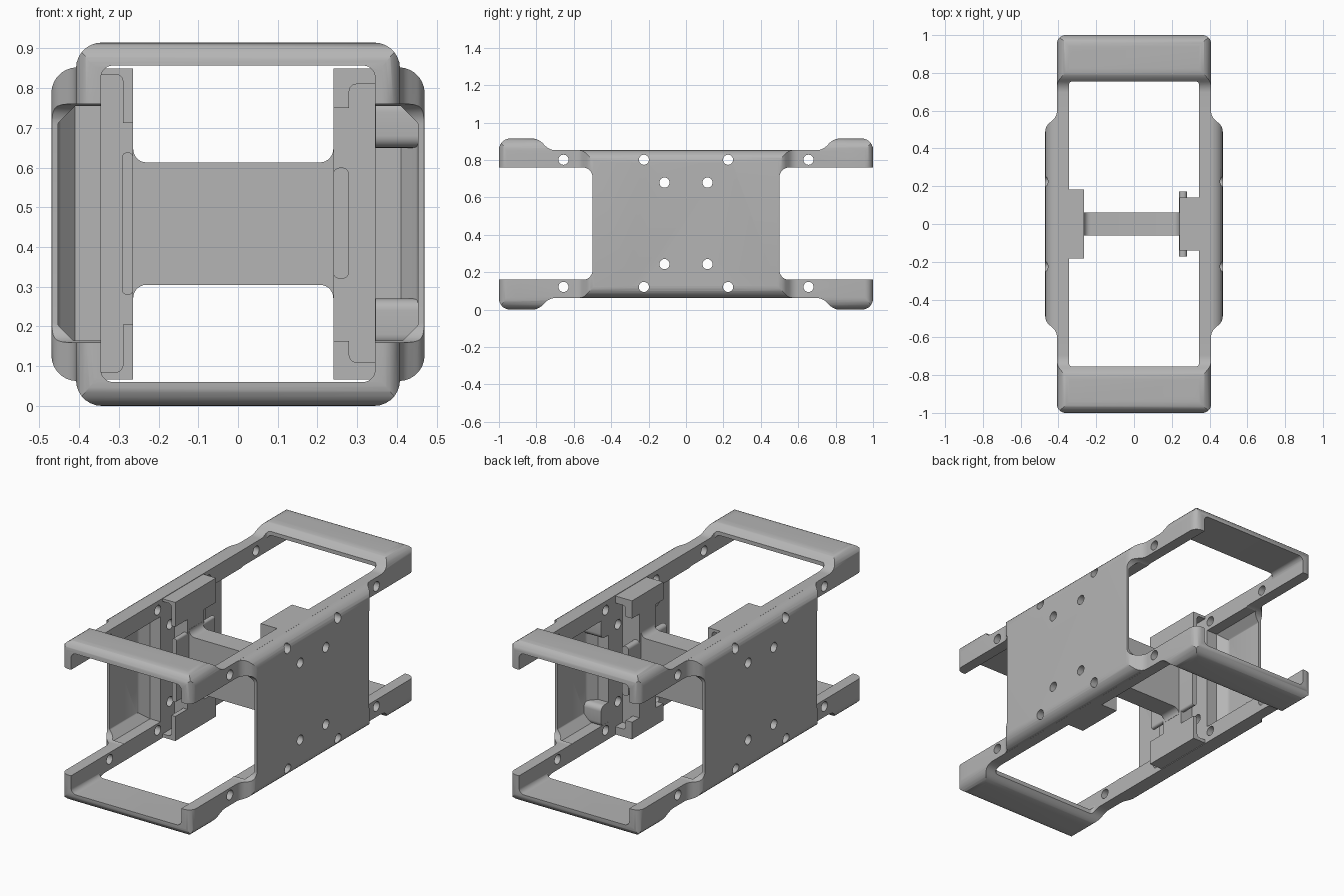
import bpy, bmesh, math
from mathutils import Vector

cube = bpy.data.objects.get("Cube")
if cube:
    bpy.data.objects.remove(cube, do_unlink=True)

MID = 0.4575          # middle height
WALL = 0.345          # inner face of the side walls

grey = bpy.data.materials.new("plain_grey")
grey.use_nodes = True
grey.diffuse_color = (0.46, 0.46, 0.46, 1)
grey.node_tree.nodes["Principled BSDF"].inputs["Base Color"].default_value = (0.46, 0.46, 0.46, 1)


def rounded(pts, steps=7):
    """Replace each (u, v, r) corner by an arc of radius r."""
    out = []
    for i, (u, v, r) in enumerate(pts):
        p = Vector((u, v))
        a = Vector(pts[i - 1][:2]) - p
        b = Vector(pts[(i + 1) % len(pts)][:2]) - p
        if r <= 0:
            out.append(p)
            continue
        a.normalize()
        b.normalize()
        half = a.angle(b) / 2
        centre = p + (a + b).normalized() * (r / math.sin(half))
        start = p + a * (r / math.tan(half)) - centre
        end = p + b * (r / math.tan(half)) - centre
        sweep = math.pi - 2 * half
        for k in range(steps + 1):
            t = k / steps
            w0 = math.sin((1 - t) * sweep) / math.sin(sweep)
            w1 = math.sin(t * sweep) / math.sin(sweep)
            out.append(centre + start * w0 + end * w1)
    return out


def prism(name, axis, pts, lo, hi):
    """Extrude a rounded outline along an axis."""
    place = {"x": lambda u, v, w: (w, u, v),
             "y": lambda u, v, w: (u, w, v),
             "z": lambda u, v, w: (u, v, w)}[axis]
    bm = bmesh.new()
    base = bm.faces.new([bm.verts.new(place(p.x, p.y, lo)) for p in rounded(pts)])
    ext = bmesh.ops.extrude_face_region(bm, geom=[base])
    shift = Vector(place(0, 0, hi - lo))
    bmesh.ops.translate(bm, vec=shift, verts=[g for g in ext["geom"] if isinstance(g, bmesh.types.BMVert)])
    bmesh.ops.recalc_face_normals(bm, faces=bm.faces)
    mesh = bpy.data.meshes.new(name)
    bm.to_mesh(mesh)
    bm.free()
    mesh.materials.append(grey)
    obj = bpy.data.objects.new(name, mesh)
    bpy.context.collection.objects.link(obj)
    return obj


def rect(u0, u1, v0, v1, r=0.0):
    return [(u0, v0, r), (u1, v0, r), (u1, v1, r), (u0, v1, r)]


def four_way(quarter, cv=0.0):
    """Mirror a quarter outline into all quadrants around (0, cv)."""
    back = quarter[::-1]
    return ([(u, cv + v, r) for u, v, r in quarter] + [(-u, cv + v, r) for u, v, r in back]
            + [(-u, cv - v, r) for u, v, r in quarter] + [(u, cv - v, r) for u, v, r in back])


def combine(obj, tool, operation):
    mod = obj.modifiers.new("bool", "BOOLEAN")
    mod.operation, mod.solver, mod.object = operation, "EXACT", tool
    with bpy.context.temp_override(object=obj, active_object=obj, selected_objects=[obj]):
        bpy.ops.object.modifier_apply(modifier=mod.name)
    bpy.data.objects.remove(tool, do_unlink=True)


def cut(obj, *args):
    combine(obj, prism("cutter", *args), "DIFFERENCE")


# Outer shell: end loops, wide side walls and the plan outline
frame = prism("frame", "y", four_way([(0.408, MID, 0.065)], MID), -1, 1)
side = four_way([(1, MID, 0.06), (0.79, MID, 0.08), (0.73, 0.395, 0.08)], MID)
combine(frame, prism("side", "x", side, -0.6, 0.6), "INTERSECT")
combine(frame, prism("walls", "y", four_way([(0.47, 0.395, 0.065)], MID), -0.6, 0.6), "UNION")
plan = four_way([(0.47, 0.515, 0.06), (0.408, 0.57, 0.06), (0.408, 1, 0.045)])
combine(frame, prism("plan", "z", plan, -0.1, 1.1), "INTERSECT")

# Openings through the length, through the height and at the side ends
cut(frame, "y", rect(-WALL, WALL, 0.06, 0.857, 0.03), -1.2, 1.2)
cut(frame, "z", rect(-WALL, WALL, -0.755, 0.755, 0.02), -0.2, 1.2)
for s in (-1, 1):
    ends = [(s * 0.5, 0.16, 0.05), (s * 1.2, 0.16, 0), (s * 1.2, 0.76, 0), (s * 0.5, 0.76, 0.05)]
    cut(frame, "x", ends, -0.7, 0.7)

# Tapered pockets inside the walls
for sx in (-1, 1):
    for sy in (-1, 1):
        outline = [(0.33, 0.2, 0), (0.41, 0.2, 0), (0.453, 0.25, 0.03), (0.453, 0.53, 0), (0.33, 0.53, 0)]
        pocket = prism("pocket", "z", [(sx * u, sy * v, r) for u, v, r in outline], 0.1, 0.8)
        section = [(0.3, 0.16, 0), (0.41, 0.16, 0), (0.455, 0.205, 0.02),
                   (0.455, 0.71, 0.02), (0.41, 0.755, 0), (0.3, 0.755, 0)]
        section = prism("section", "y", [(sx * u, v, r) for u, v, r in section], -0.6, 0.6)
        combine(pocket, section, "INTERSECT")
        combine(frame, pocket, "DIFFERENCE")

# Screw holes
for y, dz in ((0.655, 0.34), (0.225, 0.34), (0.115, 0.218)):
    for sy in (-1, 1):
        for sz in (-1, 1):
            zc = MID + 0.004 + sz * dz
            cut(frame, "x", rect(sy * y - 0.027, sy * y + 0.027, zc - 0.027, zc + 0.027, 0.0269), -0.7, 0.7)

# Inner blocks with stepped recesses at both ends
left_block = prism("left_block", "z", rect(0.24, 0.35, -0.14, 0.14), 0.066, 0.85)
right_block = prism("right_block", "z", rect(-0.35, -0.265, -0.182, 0.182), 0.066, 0.85)
for lo, hi in ((0.075, 0.3), (-0.3, -0.075)):
    cut(left_block, "y", rect(0.28, 0.37, 0.11, 0.81, 0.018), lo, hi)
    cut(left_block, "y", rect(0.2, 0.3, 0.163, 0.75), lo, hi)
    cut(right_block, "y", rect(-0.37, -0.29, 0.085, 0.835, 0.018), lo, hi)
    cut(right_block, "y", rect(-0.3, -0.2, 0.205, 0.712), lo, hi)

# Rounded ribs standing out of the blocks
left_rib = prism("left_rib", "y", rect(0.239, 0.28, 0.32, 0.6, 0.018), -0.172, 0.172)
right_rib = prism("right_rib", "y", rect(-0.292, -0.264, 0.28, 0.638, 0.012), -0.172, 0.172)

# Cross web with flared ends
web = [(-0.28, 0.27, 0), (-0.264, 0.27, 0), (-0.264, 0.305, 0.034), (0.24, 0.305, 0.034),
       (0.24, 0.27, 0), (0.26, 0.27, 0), (0.26, 0.65, 0), (0.24, 0.65, 0),
       (0.24, 0.613, 0.034), (-0.264, 0.613, 0.034), (-0.264, 0.65, 0), (-0.28, 0.65, 0)]
cross_web = prism("cross_web", "y", web, -0.06, 0.06)

# Corner bosses in the left wall pockets
bosses = []
for sy in (-1, 1):
    for z0, z1 in ((0.15, 0.27), (0.65, 0.77)):
        y0, y1 = sorted((sy * 0.15, sy * 0.265))
        bosses.append(prism("pocket_boss", "x", rect(y0, y1, z0, z1, 0.03), 0.346, 0.455))

# Smooth curved areas, keep edges crisp
bpy.ops.object.select_all(action="DESELECT")
for obj in [frame, left_block, right_block, left_rib, right_rib, cross_web] + bosses:
    obj.select_set(True)
bpy.context.view_layer.objects.active = frame
bpy.ops.object.shade_smooth_by_angle(angle=math.radians(30))
